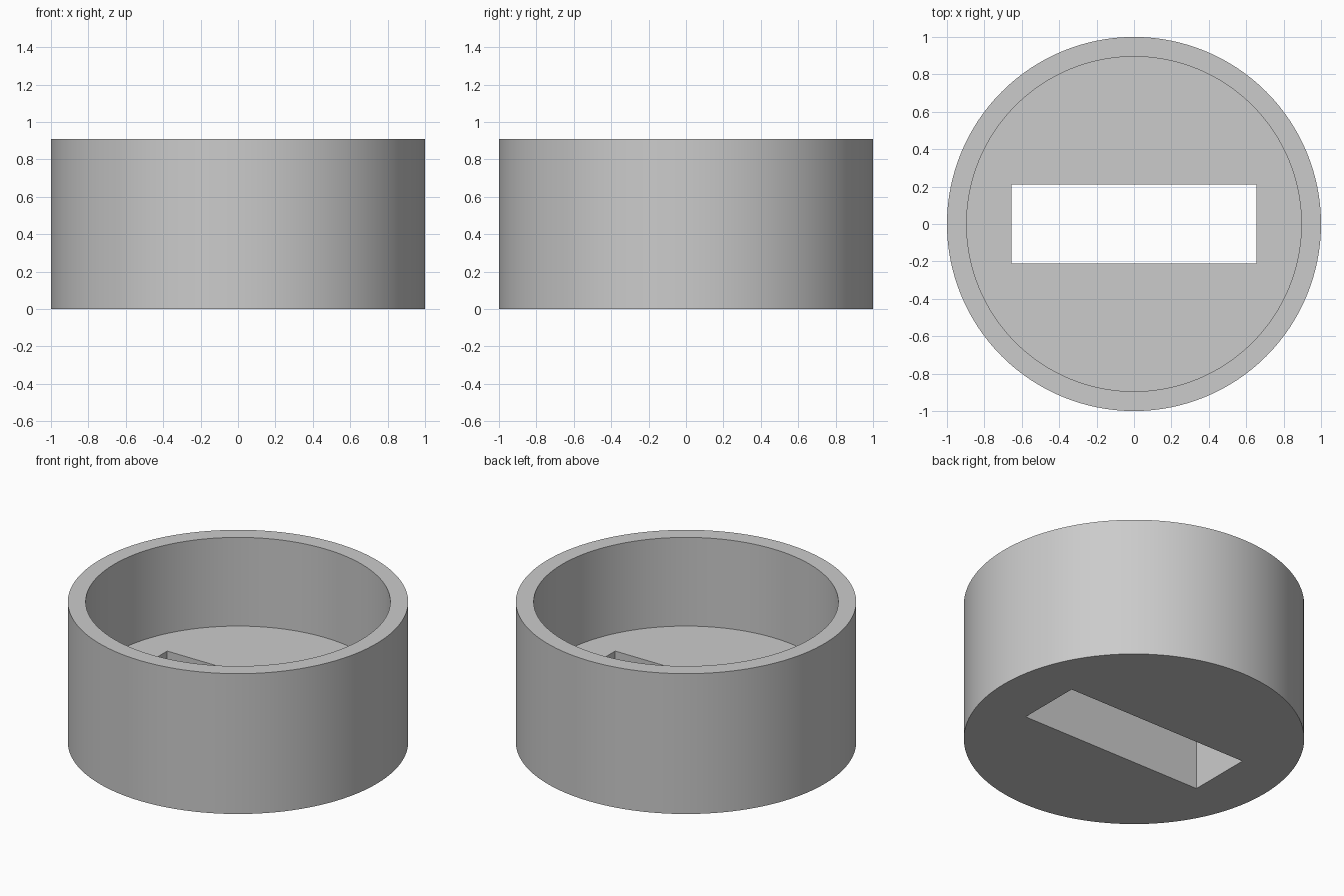
import bpy

HEIGHT = 0.91
FLOOR_TOP = 0.335
OUTER_RADIUS = 1.0
INNER_RADIUS = 0.895
SLOT_SIZE = (1.31, 0.42)
SIDES = 128

start_cube = bpy.data.objects.get("Cube")
if start_cube:
    bpy.data.objects.remove(start_cube, do_unlink=True)

grey = bpy.data.materials.new("plain grey")
grey.use_nodes = True
colour = (0.6, 0.6, 0.6, 1.0)
grey.diffuse_color = colour
grey.node_tree.nodes["Principled BSDF"].inputs["Base Color"].default_value = colour


def cylinder(name, radius, bottom, top):
    bpy.ops.mesh.primitive_cylinder_add(
        vertices=SIDES, radius=radius, depth=top - bottom,
        location=(0, 0, (bottom + top) / 2))
    obj = bpy.context.object
    obj.name = name
    obj.data.materials.append(grey)
    return obj


def cut(target, cutter):
    """Subtract the cutter from the target, then discard it."""
    cutter.hide_render = True
    mod = target.modifiers.new("cut", 'BOOLEAN')
    mod.operation = 'DIFFERENCE'
    mod.solver = 'EXACT'
    mod.object = cutter
    bpy.context.view_layer.objects.active = target
    bpy.ops.object.modifier_apply(modifier=mod.name)
    bpy.data.objects.remove(cutter, do_unlink=True)


# Round cup body with a thick floor
cup = cylinder("round_cup", OUTER_RADIUS, 0, HEIGHT)

# Wide recess open at the top
cut(cup, cylinder("recess_cutter", INNER_RADIUS, FLOOR_TOP, HEIGHT + 0.2))

# Rectangular slot through the floor
bpy.ops.mesh.primitive_cube_add(size=1, location=(0, 0, FLOOR_TOP / 2))
slot = bpy.context.object
slot.name = "slot_cutter"
slot.scale = (*SLOT_SIZE, FLOOR_TOP + 0.2)
slot.data.materials.append(grey)
bpy.context.view_layer.update()
cut(cup, slot)

# Smooth round walls, crisp rims and slot
bpy.ops.object.select_all(action='DESELECT')
cup.select_set(True)
bpy.context.view_layer.objects.active = cup
bpy.ops.object.shade_smooth_by_angle()
